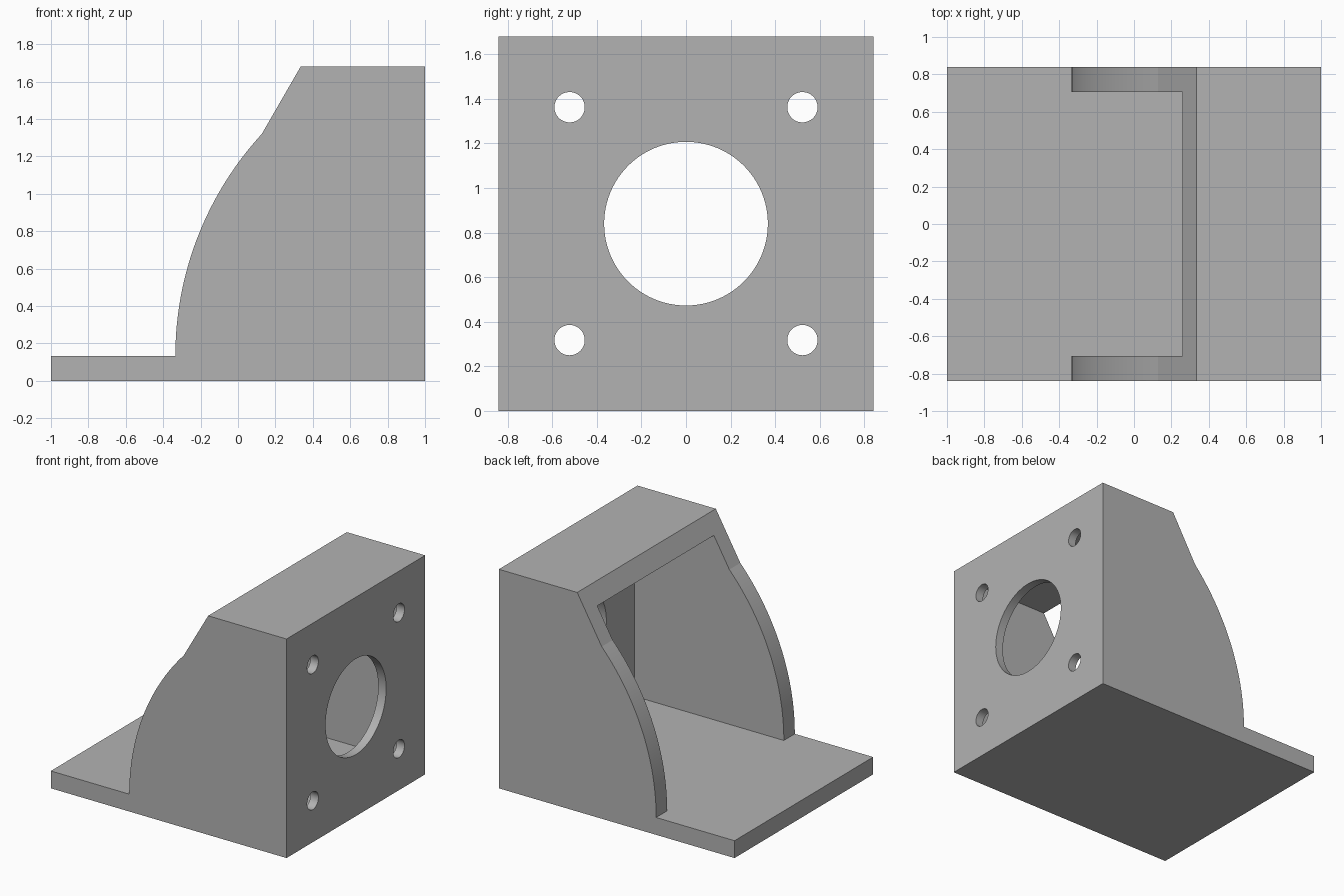
import bpy, bmesh, math
from mathutils import Matrix, Vector

if "Cube" in bpy.data.objects:
    bpy.data.objects.remove(bpy.data.objects["Cube"])

HALF_Y, HEIGHT = 0.84, 1.68
PLATE, WALL = 0.133, 0.067          # plate and face wall thickness
ARC_R, ARC_X = 1.755, -0.335        # gusset curve radius and foot

grey = bpy.data.materials.new("plain_grey")
grey.use_nodes = True
grey.diffuse_color = (0.45, 0.45, 0.45, 1)
grey.node_tree.nodes["Principled BSDF"].inputs["Base Color"].default_value = grey.diffuse_color


def make_object(name, bm):
    bmesh.ops.recalc_face_normals(bm, faces=bm.faces)
    mesh = bpy.data.meshes.new(name)
    bm.to_mesh(mesh)
    bm.free()
    mesh.materials.append(grey)
    obj = bpy.data.objects.new(name, mesh)
    bpy.context.collection.objects.link(obj)
    return obj


def box(name, low, high):
    low, high = Vector(low), Vector(high)
    bm = bmesh.new()
    bmesh.ops.create_cube(bm, size=1, matrix=Matrix.Translation((low + high) / 2)
                          @ Matrix.Diagonal((*(high - low), 1)))
    return make_object(name, bm)


def bore(name, y, z, radius, segments):
    bm = bmesh.new()
    place = Matrix.Translation((1 - WALL / 2, y, z)) @ Matrix.Rotation(math.pi / 2, 4, 'Y')
    bmesh.ops.create_cone(bm, cap_ends=True, segments=segments, radius1=radius,
                          radius2=radius, depth=WALL * 3, matrix=place)
    return make_object(name, bm)


# Side outline: base, curved gusset, straight chamfer, flat top
end = math.asin((1.32 - PLATE) / ARC_R)
outline = [(1, 0), (1, HEIGHT), (0.335, HEIGHT)]
for i in range(32, -1, -1):
    a = end * i / 32
    outline.append((ARC_X + ARC_R * (1 - math.cos(a)), PLATE + ARC_R * math.sin(a)))
outline += [(-1, PLATE), (-1, 0)]

bm = bmesh.new()
face = bm.faces.new([bm.verts.new((x, -HALF_Y, z)) for x, z in outline])
side = bmesh.ops.extrude_face_region(bm, geom=[face])
bmesh.ops.translate(bm, vec=(0, 2 * HALF_Y, 0),
                    verts=[v for v in side["geom"] if isinstance(v, bmesh.types.BMVert)])
bracket = make_object("motor_bracket", bm)

# Open cavity, centre bore and four bolt holes
inner = HALF_Y - PLATE
cutters = [box("cavity_cutter", (-1.5, -inner, PLATE), (1 - WALL, inner, HEIGHT - PLATE)),
           bore("centre_bore_cutter", 0, HEIGHT / 2, 0.367, 96)]
for sy in (-1, 1):
    for sz in (-1, 1):
        cutters.append(bore("bolt_hole_cutter", sy * 0.522, HEIGHT / 2 + sz * 0.522, 0.068, 48))

bpy.ops.object.select_all(action='DESELECT')
bracket.select_set(True)
bpy.context.view_layer.objects.active = bracket
for cutter in cutters:
    cutter.hide_render = True
    mod = bracket.modifiers.new(cutter.name, 'BOOLEAN')
    mod.operation, mod.solver, mod.object = 'DIFFERENCE', 'EXACT', cutter
    bpy.ops.object.modifier_apply(modifier=mod.name)
    bpy.data.objects.remove(cutter)

# Smooth the curve and bores, keep the chamfer kink crisp
bpy.ops.object.shade_smooth_by_angle(angle=math.radians(10))
